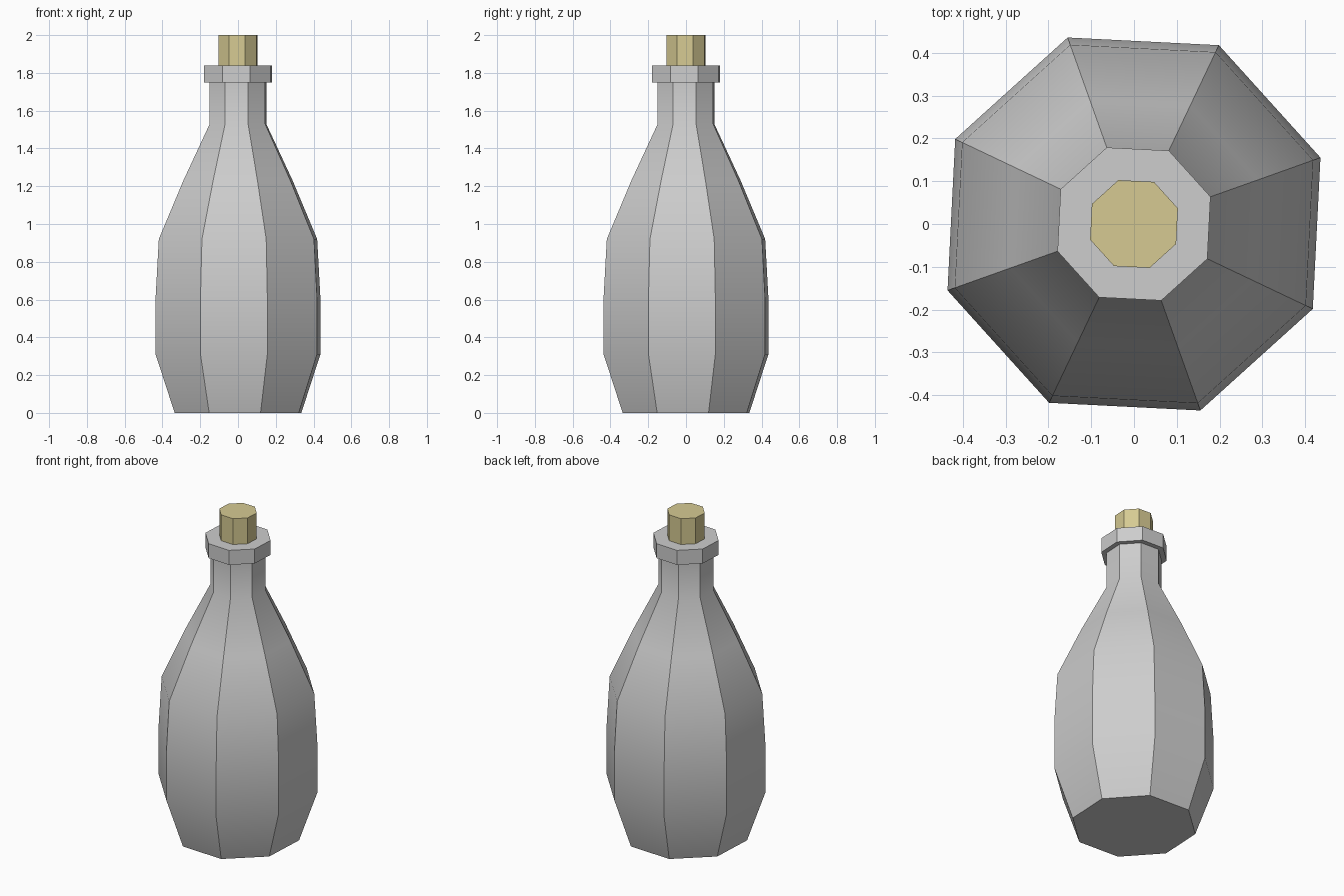
import bpy
import bmesh
from math import cos, sin, pi, radians

cube = bpy.data.objects.get("Cube")
if cube:
    bpy.data.objects.remove(cube, do_unlink=True)

SIDES = 8
TURN = radians(19.6)


def make_material(name, rgb):
    mat = bpy.data.materials.new(name)
    mat.use_nodes = True
    color = (*rgb, 1.0)
    mat.diffuse_color = color
    mat.node_tree.nodes["Principled BSDF"].inputs["Base Color"].default_value = color
    return mat


def lathe(name, profile, mat):
    """Closed eight-sided solid from (radius, height) pairs, bottom to top."""
    bm = bmesh.new()
    rings = []
    for r, z in profile:
        angles = [TURN + 2 * pi * i / SIDES for i in range(SIDES)]
        rings.append([bm.verts.new((r * cos(a), r * sin(a), z)) for a in angles])
    for low, high in zip(rings, rings[1:]):
        for i in range(SIDES):
            j = (i + 1) % SIDES
            bm.faces.new((low[i], low[j], high[j], high[i]))
    bm.faces.new(rings[0][::-1])
    bm.faces.new(rings[-1])
    mesh = bpy.data.meshes.new(name)
    bm.to_mesh(mesh)
    bm.free()
    mesh.materials.append(mat)
    obj = bpy.data.objects.new(name, mesh)
    bpy.context.collection.objects.link(obj)
    # Soft along the height, crisp between the sides
    bpy.ops.object.select_all(action="DESELECT")
    obj.select_set(True)
    bpy.context.view_layer.objects.active = obj
    bpy.ops.object.shade_smooth_by_angle(angle=radians(30))
    return obj


glass = make_material("grey glass", (0.61, 0.61, 0.61))
cork = make_material("pale cork", (0.67, 0.59, 0.29))

# Body with shoulder and neck
lathe("bottle_body", [(0.356, 0), (0.463, 0.31), (0.463, 0.61), (0.445, 0.92),
                      (0.307, 1.23), (0.159, 1.53), (0.159, 1.76)], glass)
# Rim around the mouth
lathe("bottle_rim", [(0.19, 1.75), (0.19, 1.84)], glass)
# Stopper
lathe("cork_stopper", [(0.109, 1.8), (0.109, 2.0)], cork)
